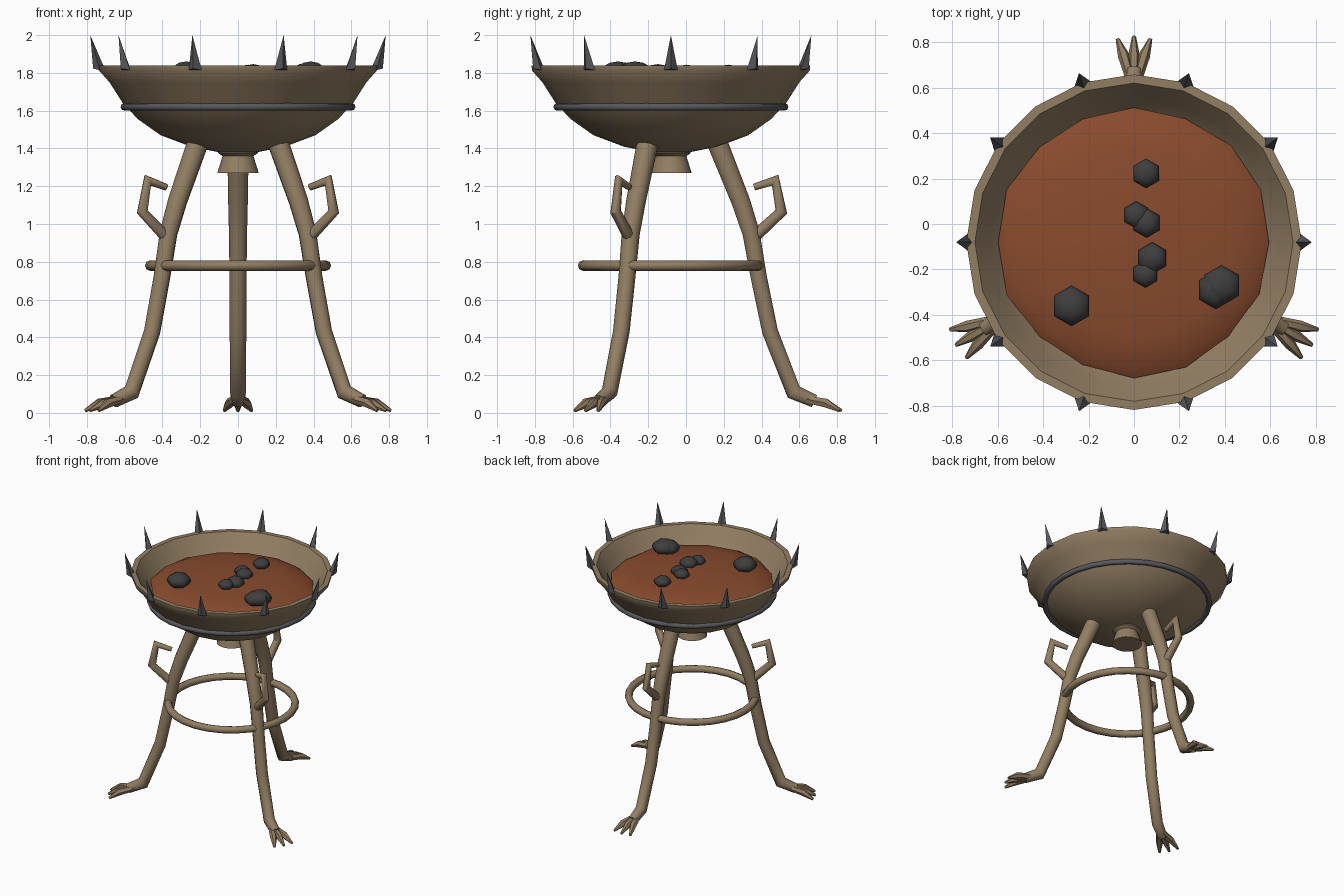
import bpy, bmesh, random
from math import sin, cos, pi, radians
from mathutils import Vector, Matrix

if "Cube" in bpy.data.objects:
    bpy.data.objects.remove(bpy.data.objects["Cube"])

random.seed(4)
CY = -0.08  # centre line of the bowl and stand


def material(name, rgb):
    m = bpy.data.materials.new(name)
    m.diffuse_color = (*rgb, 1)
    m.use_nodes = True
    m.node_tree.nodes["Principled BSDF"].inputs["Base Color"].default_value = m.diffuse_color
    return m


BRASS = material("tan_metal", (0.29, 0.21, 0.125))
IRON = material("dark_iron", (0.10, 0.10, 0.11))
COAL = material("coal", (0.05, 0.048, 0.05))
EMBER = material("ember", (0.25, 0.07, 0.027))


def finish(name, bm, mat, smooth=40):
    bmesh.ops.recalc_face_normals(bm, faces=bm.faces)
    me = bpy.data.meshes.new(name)
    bm.to_mesh(me)
    bm.free()
    me.materials.append(mat)
    ob = bpy.data.objects.new(name, me)
    bpy.context.collection.objects.link(ob)
    if smooth:
        me.shade_smooth()
        me.set_sharp_from_angle(angle=radians(smooth))
    return ob


def bridge(bm, rings, closed=False):
    n = len(rings[0])
    pairs = list(zip(rings, rings[1:])) + ([(rings[-1], rings[0])] if closed else [])
    for a, b in pairs:
        for i in range(n):
            j = (i + 1) % n
            bm.faces.new((a[i], a[j], b[j], b[i]))
    if not closed:
        bm.faces.new(rings[0])
        bm.faces.new(rings[-1])


def lathe(name, profile, mat, sides=20):
    bm = bmesh.new()
    rings = [[bm.verts.new((r * cos(2 * pi * i / sides), CY + r * sin(2 * pi * i / sides), z))
              for i in range(sides)] for r, z in profile]
    bridge(bm, rings)
    return finish(name, bm, mat)


def torus(name, major, minor, z, mat, segs, sides):
    bm = bmesh.new()
    rings = []
    for k in range(segs):
        a = 2 * pi * k / segs
        rings.append([bm.verts.new(((major + minor * cos(t)) * cos(a),
                                    CY + (major + minor * cos(t)) * sin(a), z + minor * sin(t)))
                      for t in [2 * pi * i / sides for i in range(sides)]])
    bridge(bm, rings, closed=True)
    return finish(name, bm, mat, 60)


def tube(name, path, angle, mat, sides=8):
    # path points are (outward, sideways, height, radius), turned to the leg angle
    bm = bmesh.new()
    pts = [Vector(p[:3]) for p in path]
    rot = Matrix.Translation((0, CY, 0)) @ Matrix.Rotation(angle, 4, 'Z')
    rings = []
    for k, p in enumerate(pts):
        d1 = (pts[k] - pts[k - 1]).normalized() if k else (pts[1] - pts[0]).normalized()
        d2 = (pts[k + 1] - pts[k]).normalized() if k < len(pts) - 1 else d1
        t = (d1 + d2).normalized()
        stretch = 1 / max(t.dot(d1), 0.5)
        side = Vector((0, 1, 0))
        side = (side - t * side.dot(t)).normalized()
        up = t.cross(side)
        r = path[k][3]
        rings.append([bm.verts.new(rot @ (p + side * r * cos(a) + up * r * stretch * sin(a)))
                      for a in [2 * pi * i / sides for i in range(sides)]])
    bridge(bm, rings)
    return finish(name, bm, mat, 50)


# bowl shell, outside then inside
lathe("bowl", [(0.10, 1.38), (0.25, 1.41), (0.41, 1.47), (0.53, 1.555), (0.61, 1.64),
               (0.68, 1.75), (0.735, 1.812), (0.738, 1.84), (0.70, 1.84),
               (0.635, 1.75), (0.57, 1.66), (0.38, 1.51), (0.10, 1.43)], BRASS)
lathe("bowl_boss", [(0.105, 1.40), (0.105, 1.375), (0.082, 1.36), (0.088, 1.34), (0.11, 1.27)],
      BRASS, 16)
torus("bowl_band", 0.602, 0.02, 1.62, IRON, 28, 8)

# rim spikes
for k in range(10):
    a = 2 * pi * k / 10
    out, side = Vector((cos(a), sin(a), 0)), Vector((-sin(a), cos(a), 0))
    c = Vector((0, CY, 1.815)) + out * 0.733
    lean = out * 0.034 + Vector((0, 0, 0.008))
    bm = bmesh.new()
    base = [bm.verts.new(c + v) for v in (lean, side * 0.036, -lean, side * -0.036)]
    tip = bm.verts.new(Vector((0, CY, 2.0)) + out * 0.782)
    bm.faces.new(base)
    for i in range(4):
        bm.faces.new((base[i], base[(i + 1) % 4], tip))
    finish("rim_spike", bm, IRON, 0)

# ember bed, an uneven flattened dome
bm = bmesh.new()
bmesh.ops.create_uvsphere(bm, u_segments=16, v_segments=8, radius=1)
for v in bm.verts:
    w = 1 + random.uniform(-0.02, 0.02)
    v.co = Vector((v.co.x * 0.595 * w, v.co.y * 0.595 * w + CY, 1.715 + v.co.z * 0.075 * w))
finish("ember_bed", bm, EMBER, 60)

# coals: x, y, height, radius
for x, y, z, r in [(0.053, 0.223, 1.803, 0.065), (0.01, 0.04, 1.803, 0.06), (0.055, 0.005, 1.803, 0.065),
                   (0.08, -0.15, 1.803, 0.07), (0.05, -0.22, 1.803, 0.06), (-0.275, -0.36, 1.805, 0.09),
                   (0.36, -0.29, 1.80, 0.085), (0.385, -0.27, 1.805, 0.09)]:
    bm = bmesh.new()
    bmesh.ops.create_uvsphere(bm, u_segments=6, v_segments=6, radius=r,
                              matrix=Matrix.Translation((x, y, z)) @ Matrix.Diagonal((1, 1, 0.62, 1)))
    finish("coal", bm, COAL, 80)

# ring brace between the legs
torus("ring_brace", 0.465, 0.028, 0.78, BRASS, 28, 8)

# three legs with hooks and clawed feet
LEG = [(0.25, 0, 1.42, 0.057), (0.37, 0, 1.12, 0.052), (0.425, 0, 0.95, 0.048),
       (0.465, 0, 0.72, 0.045), (0.525, 0, 0.43, 0.044), (0.65, 0, 0.11, 0.042),
       (0.76, 0, 0.062, 0.036)]
HOOK = [(0.45, 0, 0.94, 0.032), (0.585, 0, 1.065, 0.028), (0.552, 0, 1.232, 0.022),
        (0.44, 0, 1.195, 0.018)]
for deg in (90, 210, 330):
    a = radians(deg)
    tube("leg", LEG, a, BRASS, 10)
    tube("leg_hook", HOOK, a, BRASS, 8)
    for s in (-1, 0, 1):
        tube("toe", [(0.72, s * 0.015, 0.072, 0.022), (0.82, s * 0.045, 0.052, 0.026),
                     (0.905 - 0.012 * abs(s), s * 0.072, 0.012, 0.009)], a, BRASS, 6)
